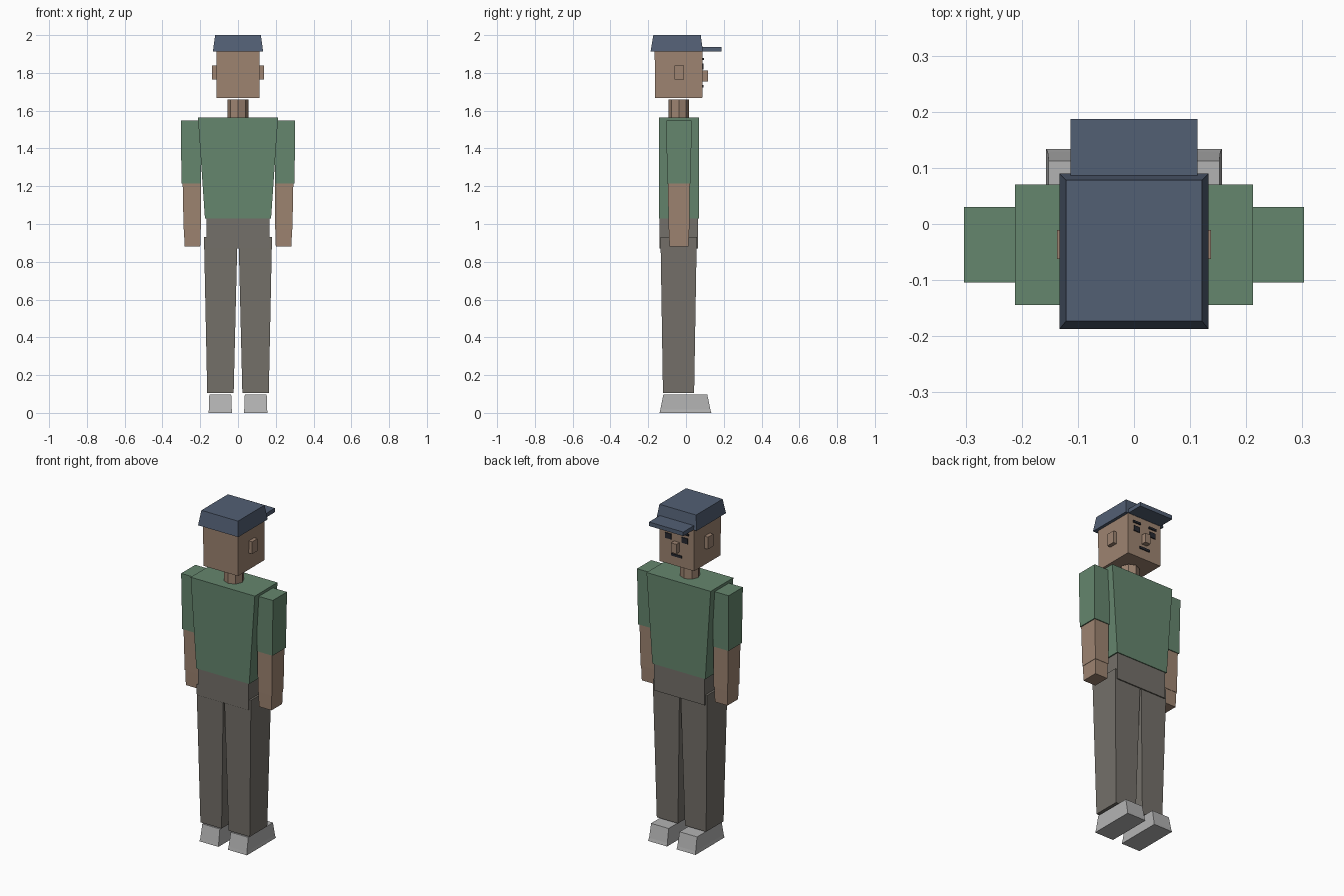
import bpy, bmesh

if "Cube" in bpy.data.objects:
    bpy.data.objects.remove(bpy.data.objects["Cube"])


def material(name, r, g, b):
    m = bpy.data.materials.new(name)
    m.diffuse_color = (r, g, b, 1)
    m.use_nodes = True
    m.node_tree.nodes["Principled BSDF"].inputs["Base Color"].default_value = m.diffuse_color
    return m


SKIN = material("skin", .34, .23, .165)
GREEN = material("green_cloth", .13, .24, .155)
TROUSER = material("trouser_cloth", .175, .162, .142)
NAVY = material("navy_cloth", .085, .115, .175)
DARK = material("dark", .02, .022, .03)
GREY = material("shoe_grey", .45, .45, .45)


def stack(name, mat, *rings, side=1):
    """Solid through rectangular rings (z, x0, x1, y0, y1), bottom to top."""
    bm = bmesh.new()
    loops = []
    for z, x0, x1, y0, y1 in rings:
        loops.append([bm.verts.new((side * x, y, z))
                      for x, y in ((x0, y0), (x1, y0), (x1, y1), (x0, y1))])
    bm.faces.new(loops[0])
    bm.faces.new(loops[-1])
    for a, b in zip(loops, loops[1:]):
        for i in range(4):
            j = (i + 1) % 4
            bm.faces.new((a[i], a[j], b[j], b[i]))
    bmesh.ops.recalc_face_normals(bm, faces=bm.faces)
    me = bpy.data.meshes.new(name)
    bm.to_mesh(me)
    bm.free()
    me.materials.append(mat)
    ob = bpy.data.objects.new(name, me)
    bpy.context.collection.objects.link(ob)
    return ob


def box(name, mat, x0, x1, y0, y1, z0, z1, side=1):
    return stack(name, mat, (z0, x0, x1, y0, y1), (z1, x0, x1, y0, y1), side=side)


# Cap and brim
stack("cap", NAVY, (1.913, -.133, .133, -.1875, .09), (2.0, -.121, .121, -.173, .078))
box("cap_brim", NAVY, -.113, .113, .075, .1875, 1.914, 1.938)

# Head, nose and mouth
stack("head", SKIN, (1.666, -.114, .114, -.163, .086), (1.915, -.115, .115, -.166, .088))
box("nose", SKIN, -.018, .018, .08, .117, 1.755, 1.812)
box("mouth", DARK, -.035, .035, .08, .092, 1.722, 1.736)

# Neck
bpy.ops.mesh.primitive_cylinder_add(vertices=8, radius=.055, depth=.1,
                                    location=(0, -.038, 1.61))
neck = bpy.context.object
neck.name = "neck"
neck.data.materials.append(SKIN)

# Shirt body and hips
stack("shirt", GREEN, (1.03, -.175, .175, -.144, .068), (1.565, -.212, .212, -.144, .07))
box("hips", TROUSER, -.168, .168, -.14, .063, .87, 1.03)

# Paired parts
for s, tag in ((1, "right"), (-1, "left")):
    box(tag + "_ear", SKIN, .105, .137, -.062, -.011, 1.765, 1.838, s)
    box(tag + "_eye", DARK, .035, .075, .08, .093, 1.818, 1.85, s)
    box(tag + "_eyebrow", DARK, .03, .08, .08, .095, 1.868, 1.88, s)
    stack(tag + "_sleeve", GREEN, (1.215, .195, .299, -.1, .025),
          (1.548, .2, .303, -.104, .03), side=s)
    stack(tag + "_forearm", SKIN, (.97, .196, .288, -.092, .018),
          (1.22, .196, .293, -.096, .02), side=s)
    stack(tag + "_hand", SKIN, (.88, .2, .283, -.088, .013),
          (.975, .198, .286, -.09, .016), side=s)
    stack(tag + "_trouser_leg", TROUSER, (.105, .023, .163, -.122, .043),
          (.93, .003, .18, -.135, .057), side=s)
    stack(tag + "_shoe", GREY, (0, .031, .157, -.14, .134),
          (.018, .033, .154, -.136, .129), (.098, .036, .152, -.12, .1125), side=s)
